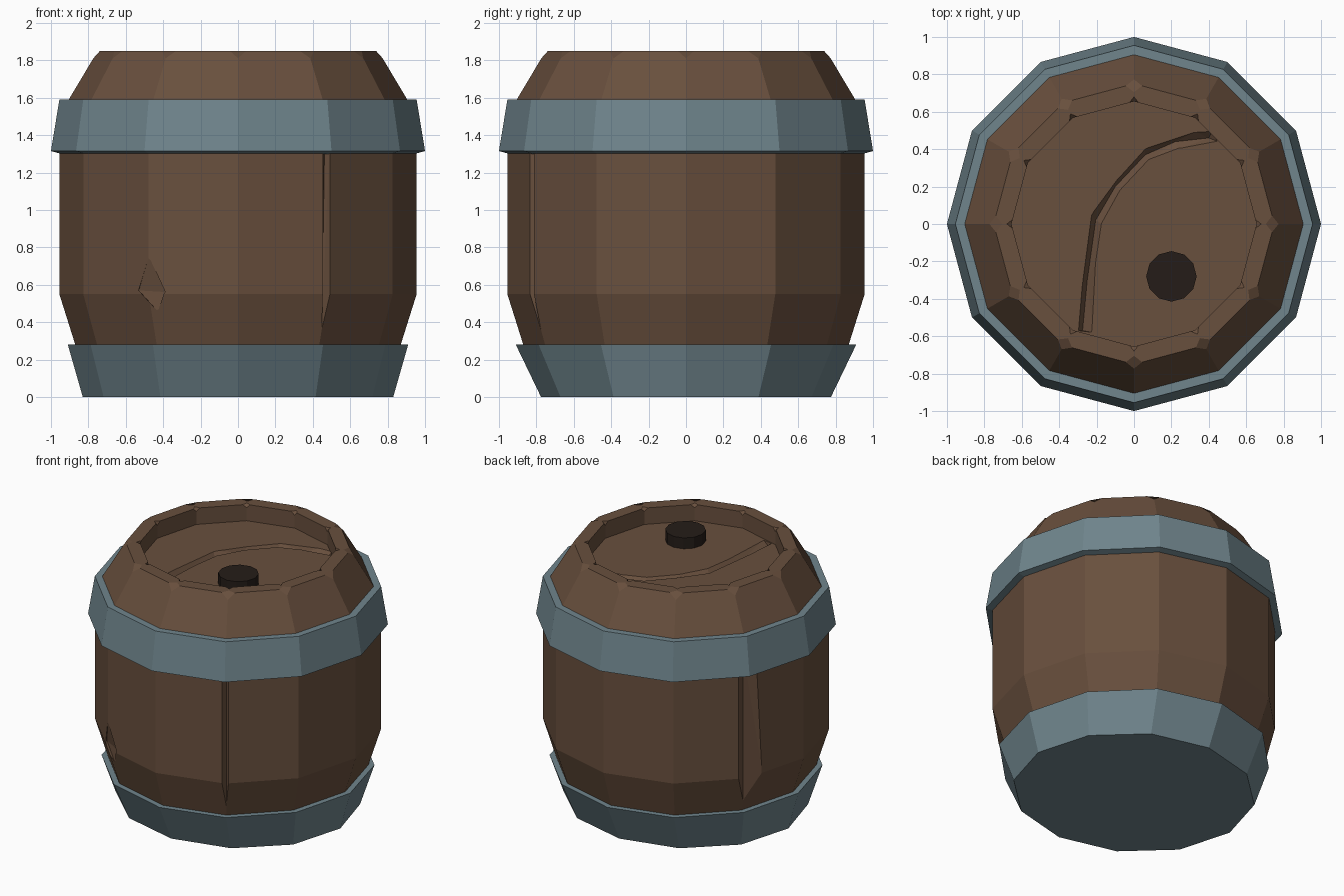
import bpy, bmesh
from math import sin, cos, pi, radians
from mathutils import Vector

if "Cube" in bpy.data.objects:
    bpy.data.objects.remove(bpy.data.objects["Cube"])

N = 12


def material(name, rgb):
    m = bpy.data.materials.new(name)
    m.diffuse_color = (*rgb, 1)
    m.use_nodes = True
    m.node_tree.nodes["Principled BSDF"].inputs["Base Color"].default_value = m.diffuse_color
    return m


WOOD = material("wood", (0.14, 0.079, 0.047))
METAL = material("metal", (0.16, 0.235, 0.265))
DARK = material("dark", (0.018, 0.012, 0.009))


def finish(name, bm, mat=None):
    bmesh.ops.recalc_face_normals(bm, faces=bm.faces)
    me = bpy.data.meshes.new(name)
    bm.to_mesh(me)
    bm.free()
    ob = bpy.data.objects.new(name, me)
    bpy.context.collection.objects.link(ob)
    if mat:
        me.materials.append(mat)
    return ob


def revolve(profile, ring=False, centre=(0, 0)):
    """Turn (rx, z) or (rx, z, ry) points into a faceted solid or closed ring."""
    bm = bmesh.new()
    rows = []
    for p in profile:
        rx, z, ry = p if len(p) == 3 else (p[0], p[1], p[0])
        rows.append([bm.verts.new((centre[0] + rx * cos(2 * pi * i / N),
                                   centre[1] + ry * sin(2 * pi * i / N), z)) for i in range(N)])
    pairs = list(zip(rows, rows[1:])) + ([(rows[-1], rows[0])] if ring else [])
    for a, b in pairs:
        for i in range(N):
            j = (i + 1) % N
            bm.faces.new((a[i], a[j], b[j], b[i]))
    if not ring:
        bm.faces.new(rows[0])
        bm.faces.new(rows[-1])
    return bm, rows


def hull(name, pts):
    bm = bmesh.new()
    for p in pts:
        bm.verts.new(p)
    bmesh.ops.convex_hull(bm, input=bm.verts)
    return finish(name, bm)


def polar(deg, r, t, z):
    """Point at radius r and sideways offset t from the corner at angle deg."""
    a = radians(deg)
    return (r * cos(a) - t * sin(a), r * sin(a) + t * cos(a), z)


def carve(ob, cutter):
    cutter.hide_render = True
    mod = ob.modifiers.new("cut", 'BOOLEAN')
    mod.operation, mod.object, mod.solver = 'DIFFERENCE', cutter, 'EXACT'
    bpy.context.view_layer.objects.active = ob
    bpy.ops.object.modifier_apply(modifier=mod.name)
    bpy.data.objects.remove(cutter)


# Wooden body with recessed lid and chipped rim corners
bm, rows = revolve([(.80, .15), (.87, .28), (.955, .55), (.955, 1.31), (.905, 1.59),
                    (.75, 1.85), (.655, 1.85), (.655, 1.73)])
outer, inner = rows[5], rows[6]
bmesh.ops.bevel(bm, geom=outer, offset=.045, offset_type='OFFSET', segments=1,
                profile=.5, affect='VERTICES')
inner = [v for v in bm.verts if v.co.z > 1.84 and abs(v.co.xy.length - .655) < .002]
bmesh.ops.bevel(bm, geom=inner, offset=.025, offset_type='OFFSET', segments=1,
                profile=.5, affect='VERTICES')
body = finish("barrel_body", bm, WOOD)

# Vertical splits between staves: (angle, left, right at top, right at bottom, depth radius, depth offset)
for deg, left, top, low, deep, dt in ((-60, -.025, .02, .02, .92, .005),
                                      (150, -.055, .08, .13, .90, 0)):
    pts = [polar(deg, .896, 0, .36)]
    for z, right in ((1.45, top), (.55, low)):
        pts += [polar(deg, .957 - .268 * abs(left), left, z), polar(deg, deep, dt, z),
                polar(deg, .957 - .268 * right, right, z), polar(deg, 1.1, 0, z)]
    carve(body, hull("split_cutter", pts))

# Chip on the front left corner
carve(body, hull("chip_cutter", [(-.478, -.829, .75), (-.53, -.76, .57), (-.37, -.838, .56),
                                 (-.43, -.814, .46), (-.55, -.96, .58)]))

# Curved crack across the lid
edge = [(.42, .5), (.33, .495), (.06, .405), (-.09, .24), (-.23, .05), (-.28, -.33), (-.3, -.57)]
floor = [(.40, .46), (.22, .44), (.06, .37), (-.1, .2), (-.205, .02), (-.25, -.3), (-.275, -.57)]
slope = [(.45, .44), (.24, .40), (.08, .34), (-.07, .18), (-.17, .0), (-.2, -.2), (-.22, -.58)]
bm = bmesh.new()
secs = [[bm.verts.new((*a, 1.735)), bm.verts.new((*b, 1.695)), bm.verts.new((*c, 1.735))]
        for a, b, c in zip(edge, floor, slope)]
for s, t in zip(secs, secs[1:]):
    for i in range(3):
        j = (i + 1) % 3
        bm.faces.new((s[i], s[j], t[j], t[i]))
bm.faces.new(secs[0])
bm.faces.new(secs[-1])
bmesh.ops.triangulate(bm, faces=bm.faces)
carve(body, finish("crack_cutter", bm))

# Metal hoops
bm, _ = revolve([(.945, 1.30), (1.0, 1.315), (.955, 1.59), (.90, 1.59)], ring=True)
finish("upper_hoop", bm, METAL)
bm, _ = revolve([(.83, 0, .775), (.91, .28), (.86, .28)])
finish("base_hoop", bm, METAL)

# Stopper in the lid
bm, _ = revolve([(.135, 1.70), (.135, 1.81)], centre=(.2, -.28))
finish("stopper", bm, DARK)
